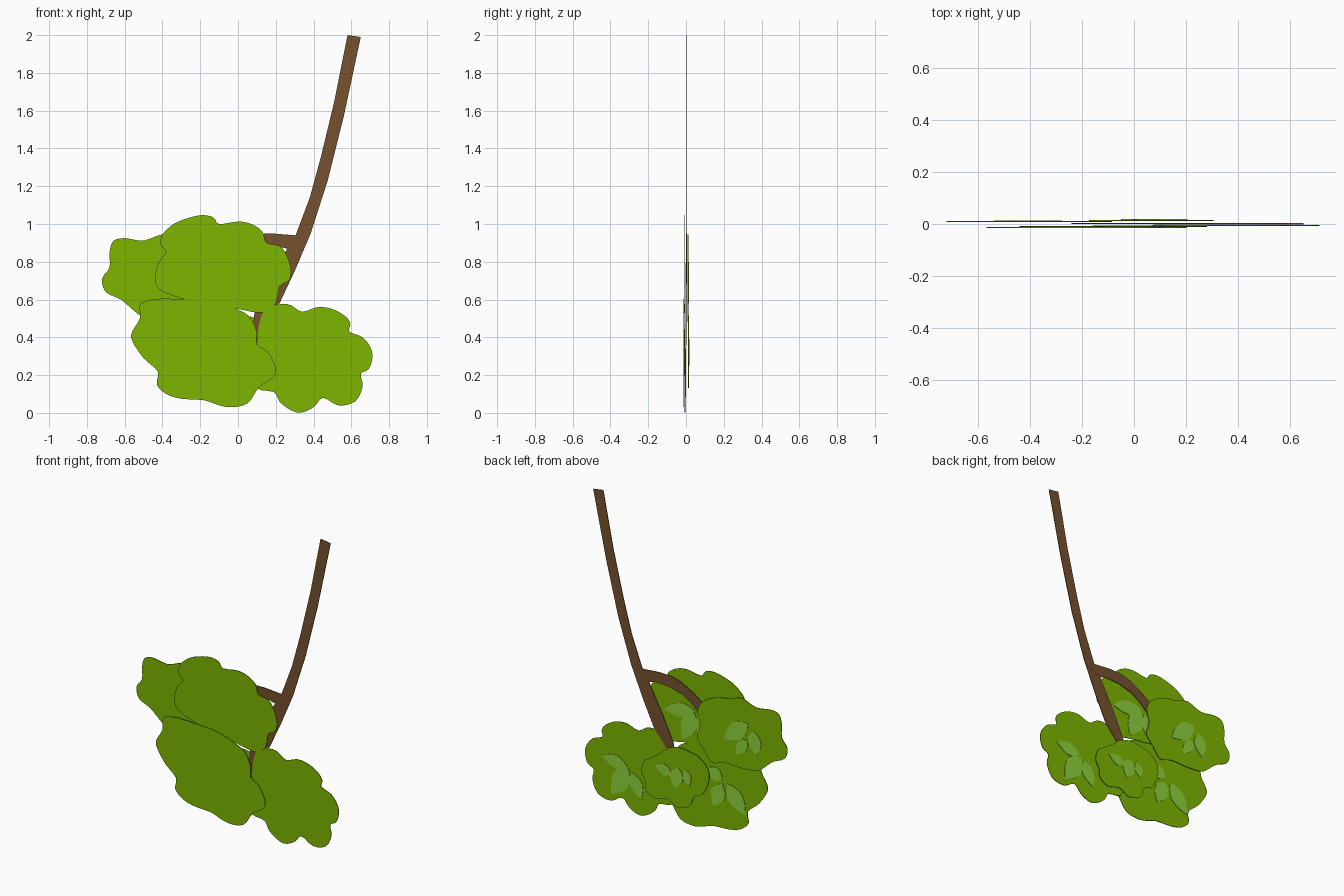
import bpy, bmesh
from mathutils import Vector


def material(name, rgb):
    m = bpy.data.materials.new(name)
    m.diffuse_color = (*rgb, 1)
    return m


FOLIAGE = material("foliage green", (0.205, 0.46, 0.0))
LEAF = material("light leaf green", (0.27, 0.65, 0.045))
BARK = material("bark brown", (0.18, 0.085, 0.028))


def spline(p, a, b, c, d):
    """Catmull-Rom point between b and c."""
    return 0.5 * (2 * b + (c - a) * p + (2 * a - 5 * b + 4 * c - d) * p**2
                  + (3 * b - a - 3 * c + d) * p**3)


def sheet(name, loops, y, mat, thick=0.004):
    """Thin plates in the xz plane, centred on y, one per outline."""
    bm = bmesh.new()
    for pts in loops:
        bm.faces.new([bm.verts.new((p[0], y - thick / 2, p[1])) for p in pts])
    ext = bmesh.ops.extrude_face_region(bm, geom=bm.faces[:], use_keep_orig=True)
    bmesh.ops.translate(bm, vec=(0, thick, 0), verts=[
        g for g in ext["geom"] if isinstance(g, bmesh.types.BMVert)])
    bmesh.ops.recalc_face_normals(bm, faces=bm.faces[:])
    bmesh.ops.triangulate(bm, faces=[f for f in bm.faces if len(f.verts) > 4])
    me = bpy.data.meshes.new(name)
    bm.to_mesh(me)
    bm.free()
    me.materials.append(mat)
    ob = bpy.data.objects.new(name, me)
    bpy.context.collection.objects.link(ob)


def clump(name, pts, y, leaves):
    """Scalloped foliage plate with leaves on its back."""
    v = [Vector(p) for p in pts]
    n = len(v)
    outline = [spline(t / 3, v[i - 1], v[i], v[(i + 1) % n], v[(i + 2) % n])
               for i in range(n) for t in range(3)]
    sheet(name, [outline], y, FOLIAGE)
    loops = []
    for bx, bz, tx, tz, w in leaves:
        b, t = Vector((bx, bz)), Vector((tx, tz))
        side = Vector((b.y - t.y, t.x - b.x)).normalized() * w / 2
        prof = [(0.15, 0.55), (0.32, 0.93), (0.5, 1), (0.7, 0.75), (0.87, 0.36)]
        loops.append([b] + [b.lerp(t, u) + side * h for u, h in prof] + [t]
                     + [b.lerp(t, u) - side * h for u, h in reversed(prof)])
    sheet(name + "_leaves", loops, y + 0.004, LEAF, 0.003)


# Main stem and side branch
sheet("main_stem", [[
    (0.58, 2.0), (0.51, 1.65), (0.44, 1.36), (0.38, 1.14), (0.305, 0.94),
    (0.255, 0.86), (0.16, 0.68), (0.085, 0.52), (0.075, 0.36), (0.11, 0.36),
    (0.115, 0.45), (0.15, 0.5), (0.22, 0.58), (0.30, 0.75), (0.385, 0.95),
    (0.475, 1.23), (0.56, 1.57), (0.65, 1.99)]], 0.001, BARK)
sheet("side_branch", [[
    (0.305, 0.94), (0.18, 0.95), (0.10, 0.947), (0.035, 0.93), (-0.05, 0.884),
    (-0.13, 0.83), (-0.24, 0.72), (-0.21, 0.68), (-0.085, 0.77),
    (-0.05, 0.804), (0.02, 0.85), (0.12, 0.877), (0.22, 0.88), (0.275, 0.865),
    (0.33, 0.9)]], 0.002, BARK)

# Foliage clumps: outline, depth, leaves as base, tip, width
clump("upper_foliage", [
    (-0.40, .945), (-.34, 1.0), (-.27, 1.03), (-.19, 1.047), (-.13, 1.035),
    (-.10, 1.0), (0, 1.013), (.07, 1.0), (.13, .96), (.15, .90), (.22, .885),
    (.26, .83), (.28, .76), (.27, .70), (.22, .67), (.20, .58), (.13, .53),
    (0, .55), (-.12, .565), (-.28, .60), (-.41, .65), (-.44, .71),
    (-.42, .80), (-.38, .85), (-.41, .89)], -0.009,
    [(-.057, .768, .156, .723, .09), (-.057, .755, .028, .566, .11),
     (-.08, .745, -.15, .58, .09)])
clump("lower_left_foliage", [
    (-.52, .57), (-.48, .595), (-.40, .605), (-.28, .60), (-.14, .59),
    (-.01, .55), (.06, .51), (.10, .43), (.10, .365), (.16, .32), (.20, .24),
    (.19, .19), (.13, .15), (.10, .12), (.05, .05), (-.03, .03), (-.10, .04),
    (-.18, .067), (-.30, .075), (-.38, .10), (-.43, .15), (-.425, .22),
    (-.50, .29), (-.56, .38), (-.56, .43), (-.52, .50)], -0.014,
    [(-.248, .379, -.14, .43, .09), (-.284, .363, -.411, .193, .11),
     (-.248, .353, -.184, .196, .10)])
clump("right_foliage", [
    (.11, .46), (.14, .54), (.22, .575), (.28, .57), (.34, .535), (.42, .56),
    (.50, .55), (.57, .51), (.595, .47), (.59, .43), (.66, .40), (.705, .34),
    (.71, .28), (.69, .23), (.65, .205), (.66, .14), (.62, .06), (.53, .04),
    (.45, .08), (.40, .03), (.33, .001), (.27, .02), (.22, .06), (.19, .11),
    (.10, .13), (.07, .22), (.10, .33)], -0.005,
    [(.411, .285, .589, .314, .085), (.404, .279, .525, .083, .12),
     (.383, .261, .312, .108, .09)])
clump("far_left_foliage", [
    (-.40, .945), (-.50, .912), (-.60, .925), (-.66, .91), (-.68, .85),
    (-.68, .77), (-.72, .71), (-.70, .64), (-.62, .60), (-.55, .54),
    (-.50, .51), (-.39, .50), (-.28, .503), (-.19, .48), (-.135, .545),
    (-.085, .61), (-.106, .69), (-.09, .765), (-.10, .818), (-.149, .869),
    (-.234, .905), (-.32, .92)], 0.010,
    [(-.447, .796, -.277, .655, .11), (-.44, .692, -.362, .582, .07),
     (-.482, .76, -.504, .607, .09)])
clump("small_back_foliage", [
    (.25, .39), (.18, .437), (.12, .49), (.035, .515), (-.05, .505),
    (-.106, .487), (-.163, .433), (-.17, .358), (-.128, .264), (-.07, .236),
    (-.035, .162), (.05, .133), (.12, .166), (.213, .147), (.27, .183),
    (.277, .238), (.305, .295), (.284, .364)], 0.013,
    [(.085, .334, .206, .366, .07), (.04, .39, .07, .25, .09),
     (-.007, .39, -.035, .29, .06)])
